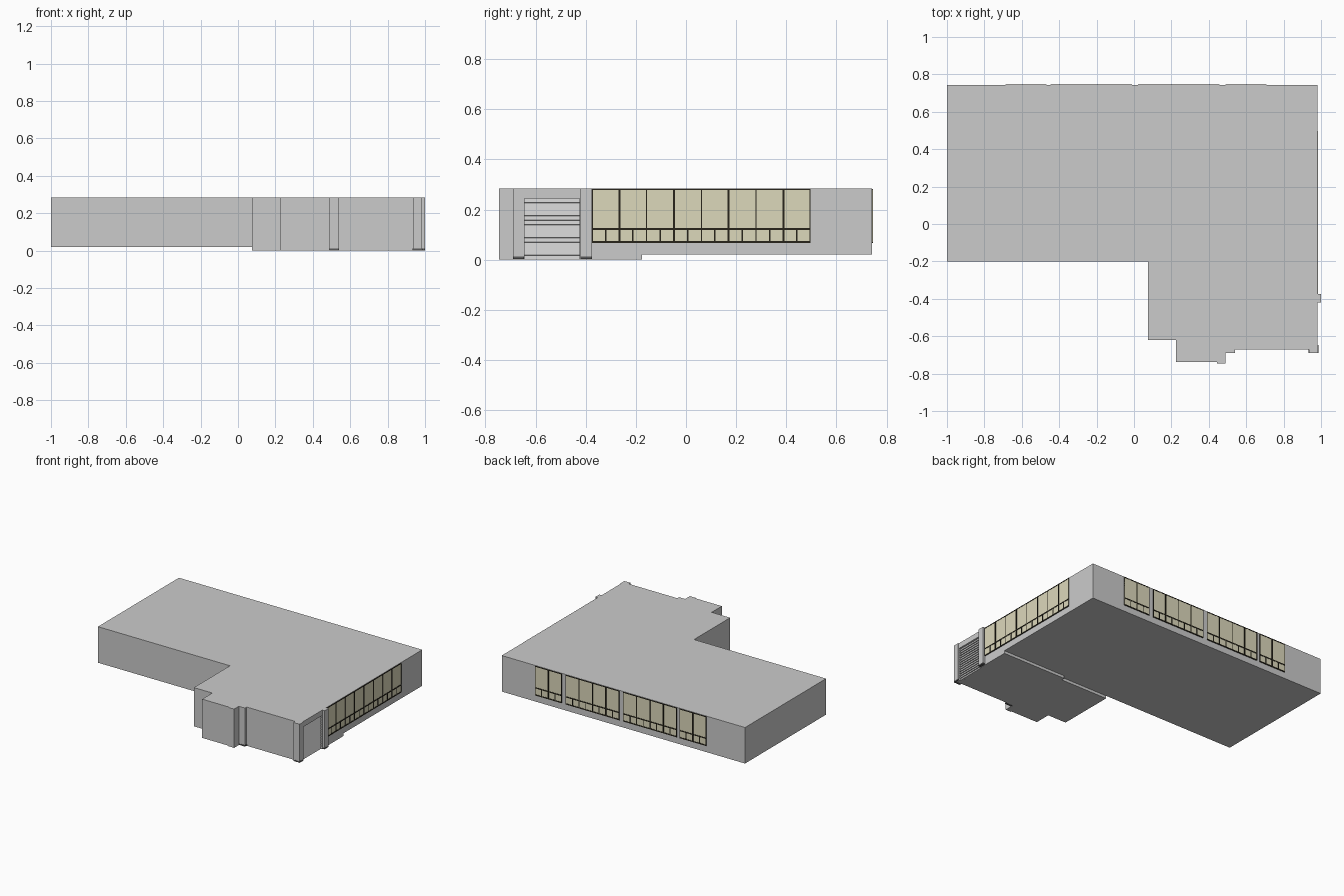
import bpy, bmesh
from mathutils import Vector

if "Cube" in bpy.data.objects:
    bpy.data.objects.remove(bpy.data.objects["Cube"])


def material(name, rgb):
    m = bpy.data.materials.new(name)
    m.diffuse_color = (*rgb, 1)
    m.use_nodes = True
    m.node_tree.nodes["Principled BSDF"].inputs["Base Color"].default_value = m.diffuse_color
    return m


GLASS = material("pale_glass", (0.72, 0.69, 0.50))
FRAME = material("dark_frame", (0.02, 0.017, 0.01))
PLINTH = material("plinth_grey", (0.10, 0.10, 0.10))
TOP = 0.285


def finish(bm, name, mat=None):
    bmesh.ops.recalc_face_normals(bm, faces=bm.faces)
    me = bpy.data.meshes.new(name)
    bm.to_mesh(me)
    bm.free()
    ob = bpy.data.objects.new(name, me)
    bpy.context.collection.objects.link(ob)
    if mat:
        me.materials.append(mat)
    return ob


def add_box(bm, lo, hi):
    lo, hi = Vector(lo), Vector(hi)
    for v in bmesh.ops.create_cube(bm, size=1)["verts"]:
        v.co = (lo + hi) / 2 + v.co * (hi - lo)


def box(name, lo, hi, mat=None):
    bm = bmesh.new()
    add_box(bm, lo, hi)
    return finish(bm, name, mat)


def prism(name, pts, offset):
    """Closed profile swept along an offset vector."""
    bm = bmesh.new()
    face = bm.faces.new([bm.verts.new(p) for p in pts])
    new = bmesh.ops.extrude_face_region(bm, geom=[face], use_keep_orig=True)["geom"]
    verts = [g for g in new if isinstance(g, bmesh.types.BMVert)]
    bmesh.ops.translate(bm, verts=verts, vec=offset)
    return finish(bm, name)


# Main hall, raised a little above the ground
box("main_hall", (-1, -0.2, 0.02), (0.98, 0.742, TOP))

# Front wing with stepped front
outline = [(0.075, -0.2), (0.075, -0.62), (0.225, -0.62), (0.225, -0.738),
           (0.49, -0.738), (0.49, -0.67), (0.98, -0.67), (0.98, -0.2)]
wing = prism("front_wing", [(x, y, 0) for x, y in outline], (0, 0, TOP))
box("wing_floor_edge", (0.46, -0.2, 0), (0.98, -0.175, 0.02))
box("front_wall_end", (0.445, -0.745, 0), (0.49, -0.738, TOP))

# Garage opening cut into the wing
cutter = box("door_cutter", (0.96, -0.645, -0.1), (1.1, -0.425, 0.245))
cutter.hide_render = True
cutter.hide_viewport = True
cut = wing.modifiers.new("door_opening", "BOOLEAN")
cut.operation = "DIFFERENCE"
cut.solver = "EXACT"
cut.object = cutter

# Slatted roller door
slats = 14
step = 0.245 / slats
profile = [(0.958, -0.645, 0.245), (0.958, -0.645, 0)]
for i in range(slats):
    z = i * step
    profile += [(0.973, -0.645, z + 0.0005), (0.967, -0.645, z + step - 0.0005)]
prism("roller_door", profile, (0, 0.22, 0))

# Piers with dark plinths
for name, x0, y0, x1, y1 in [("corner_pier", 0.935, -0.69, 0.985, -0.648),
                             ("entry_pier", 0.49, -0.69, 0.54, -0.66),
                             ("side_pier", 0.96, -0.42, 0.999, -0.375)]:
    box(name, (x0, y0, 0.012), (x1, y1, TOP))
    box(name + "_plinth", (x0 - 0.001, y0 - 0.001, 0.002),
        (x1 + 0.001, y1 + 0.001, 0.012), PLINTH)


def window(name, place, start, count, pane=0.109):
    """Strip window: tall panes above a row of half-width panes."""
    z0, rail, z1 = 0.07, 0.122, 0.28
    end = start + count * pane

    def slab(bm, u0, u1, a, b, depth):
        p, q = place(u0, -0.002, a), place(u1, depth, b)
        add_box(bm, [min(s) for s in zip(p, q)], [max(s) for s in zip(p, q)])

    bm = bmesh.new()
    slab(bm, start, end, z0, z1, 0.002)
    finish(bm, name + "_glass", GLASS)
    bm = bmesh.new()
    # Rails
    for z, h in ((z0, 0.004), (rail, 0.004), (z1, 0.0025)):
        slab(bm, start, end, z - h, z + h, 0.004)
    # Mullions, heavier at every second pane
    for i in range(count + 1):
        w = 0.004 if i % 2 else 0.002
        u = min(max(start + i * pane, start + w), end - w)
        slab(bm, u - w, u + w, z0, z1, 0.0045)
    # Short mullions in the lower row
    for i in range(count):
        u = start + (i + 0.5) * pane
        slab(bm, u - 0.003, u + 0.003, z0, rail, 0.0042)
    finish(bm, name + "_frame", FRAME)


# Right side strip window
window("side_window", lambda u, d, z: (0.98 + d, u, z), -0.375, 8)

# Back strip windows separated by wall strips
for i, (start, count) in enumerate([(-0.686, 2), (-0.446, 4), (0.022, 4), (0.49, 2)]):
    window("back_window_%d" % (i + 1), lambda u, d, z: (u, 0.742 + d, z), start, count)
